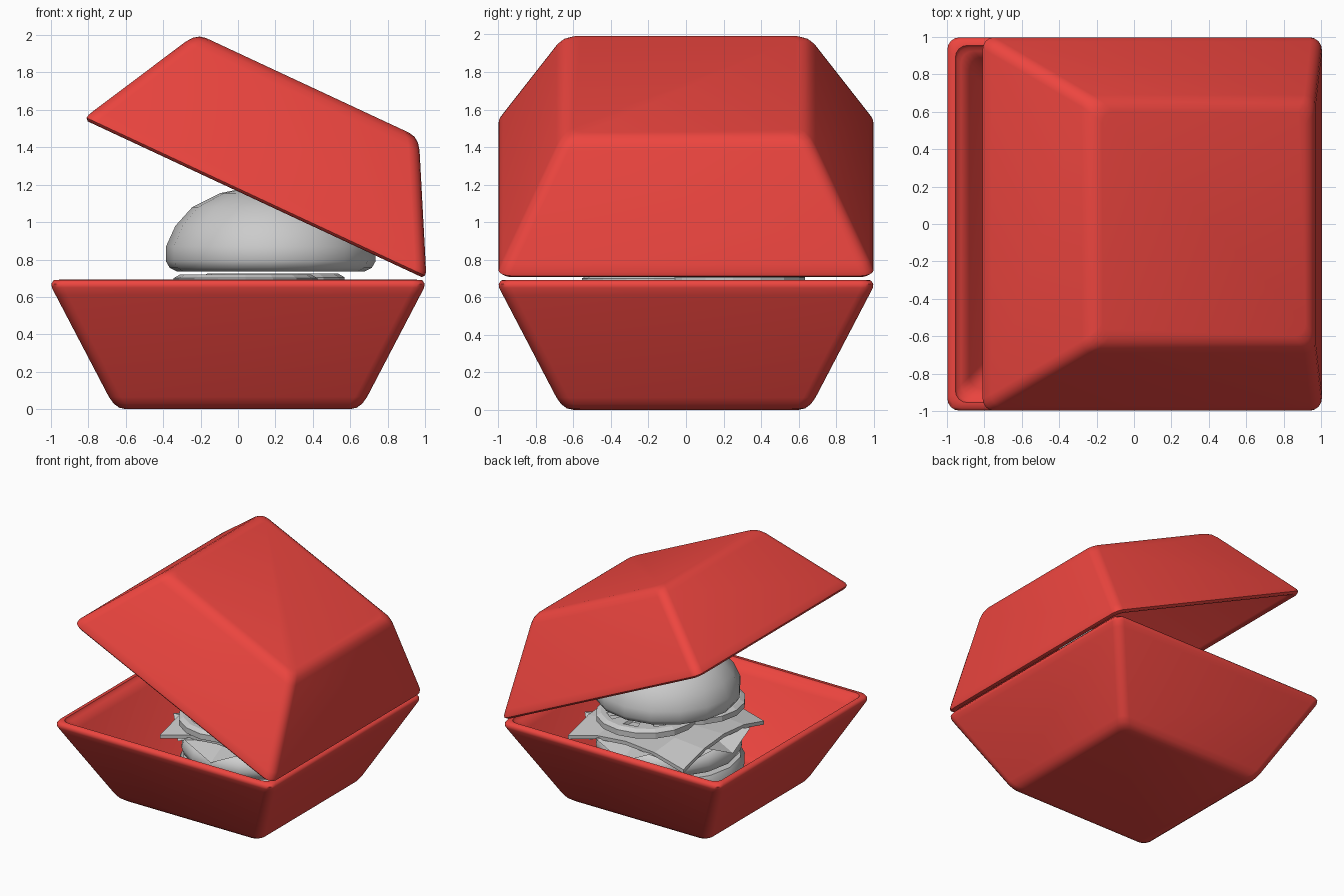
import bpy, bmesh, math

if "Cube" in bpy.data.objects:
    bpy.data.objects.remove(bpy.data.objects["Cube"])

red = bpy.data.materials.new("box_red")
red.diffuse_color = (0.85, 0.06, 0.05, 1)
red.use_nodes = True
red.node_tree.nodes["Principled BSDF"].inputs["Base Color"].default_value = red.diffuse_color


def finish(name, bm, mat=None, angle=None):
    bmesh.ops.recalc_face_normals(bm, faces=bm.faces)
    me = bpy.data.meshes.new(name)
    bm.to_mesh(me)
    bm.free()
    ob = bpy.data.objects.new(name, me)
    bpy.context.collection.objects.link(ob)
    if mat:
        me.materials.append(mat)
    if angle:
        bpy.ops.object.select_all(action='DESELECT')
        ob.select_set(True)
        bpy.context.view_layer.objects.active = ob
        bpy.ops.object.shade_smooth_by_angle(angle=math.radians(angle))
    return ob


def skin(loops):
    """Bridge a list of closed point loops and cap both ends."""
    bm = bmesh.new()
    rings = [[bm.verts.new(p) for p in loop] for loop in loops]
    n = len(rings[0])
    for a, b in zip(rings, rings[1:]):
        for i in range(n):
            j = (i + 1) % n
            bm.faces.new((a[i], a[j], b[j], b[i]))
    bm.faces.new(rings[0])
    bm.faces.new(rings[-1])
    return bm


def rounded_square(half, r, z, seg=4):
    pts = []
    for q in range(4):
        mid = math.radians(45 + 90 * q)
        cx = math.copysign(half - r, math.cos(mid))
        cy = math.copysign(half - r, math.sin(mid))
        for k in range(seg + 1):
            t = math.radians(90 * q + 90 * k / seg)
            pts.append((cx + r * math.cos(t), cy + r * math.sin(t), z))
    return pts


def circle(r, z, n, cx=0, cy=0):
    return [(cx + r * math.cos(2 * math.pi * i / n),
             cy + r * math.sin(2 * math.pi * i / n), z) for i in range(n)]


# Box halves: profile runs up the outside, over the rim and down the inside
outside = [(0.60, 0.0), (0.635, 0.008), (0.665, 0.03), (0.69, 0.065),
           (0.975, 0.61), (0.995, 0.65), (0.998, 0.67), (0.985, 0.69)]
tray_inside = [(0.955, 0.692), (0.945, 0.67), (0.925, 0.665), (0.88, 0.61), (0.63, 0.09), (0.59, 0.06)]
lid_inside = [(0.965, 0.692), (0.94, 0.66), (0.65, 0.09), (0.60, 0.05)]


def shell(name, profile):
    bm = skin([rounded_square(h, 0.065, z) for h, z in profile])
    return bm


finish("tray", shell("tray", outside + tray_inside), red, 50)

# Lid: the same shell flipped and swung open about the right edge
bm = shell("lid", outside + lid_inside)
for v in bm.verts:
    v.co.x -= 1.0
    v.co.z = 0.685 - v.co.z
    v.co.z *= 0.98
for v in bm.verts:
    v.co.z = v.co.z if v.co.z > 0 else 0
lid = finish("lid", bm, red, 50)
lid.location = (0.995, 0, 0.70)
lid.rotation_euler.y = math.radians(25)

# The flip above leaves the roof upward: local z = 0 is the opening


# Buns
def lathe(name, profile, n, cx, cy, angle=50):
    return finish(name, skin([circle(r, z, n, cx, cy) for r, z in profile]), None, angle)


lathe("top_bun", [(0.50, 0.735), (0.54, 0.755), (0.56, 0.79), (0.56, 0.87), (0.51, 0.98),
                  (0.42, 1.08), (0.27, 1.155), (0.10, 1.19)], 16, 0.175, 0)
lathe("bottom_bun", [(0.40, 0.07), (0.48, 0.10), (0.54, 0.18), (0.55, 0.26), (0.52, 0.32)], 16, 0.1, 0.03)
lathe("patty", [(0.48, 0.33), (0.54, 0.36), (0.56, 0.42), (0.54, 0.49), (0.48, 0.52)], 16, 0.12, 0.05)

# Tomato slices with sunken seed pockets
for name, cx, cy, z in (("tomato_back", 0.185, 0.25, 0.64), ("tomato_front", 0.04, -0.17, 0.635)):
    prof = [(0.34, z), (0.385, z + 0.02), (0.385, z + 0.065), (0.35, z + 0.085),
            (0.31, z + 0.085), (0.19, z + 0.085), (0.08, z + 0.085)]
    bm = skin([circle(r, zz, 16, cx, cy) for r, zz in prof])
    bm.faces.ensure_lookup_table()
    pockets = [bm.faces[4 * 16 + i] for i in range(0, 16, 2)]
    bm.normal_update()
    bmesh.ops.recalc_face_normals(bm, faces=bm.faces)
    bmesh.ops.inset_individual(bm, faces=pockets, thickness=0.015, depth=0)
    bmesh.ops.translate(bm, verts=list({v for f in pockets for v in f.verts}), vec=(0, 0, -0.025))
    finish(name, bm)

# Cheese: square sheet with drooping corners
bm = bmesh.new()
bmesh.ops.create_grid(bm, x_segments=4, y_segments=4, size=0.53)
for v in bm.verts:
    x, y = v.co.x, v.co.y
    droop = max(0, math.hypot(x, y) - 0.54) * 0.45
    v.co = (x + 0.12, y + 0.09, 0.62 - droop)
bmesh.ops.solidify(bm, geom=bm.faces[:], thickness=0.03)
finish("cheese", bm)

# Lettuce: frilled leaf under the cheese
bm = bmesh.new()
centre = bm.verts.new((0.12, 0.07, 0.55))
inner, outer = [], []
for i in range(16):
    t = 2 * math.pi * i / 16
    up = 1 if i % 2 else -1
    for ring, r, z in ((inner, 0.45, 0.55), (outer, 0.62 + 0.02 * up, 0.53 + 0.06 * up)):
        ring.append(bm.verts.new((0.12 + r * math.cos(t), 0.07 + r * math.sin(t), z)))
for i in range(16):
    j = (i + 1) % 16
    bm.faces.new((centre, inner[i], inner[j]))
    bm.faces.new((inner[i], outer[i], outer[j], inner[j]))
bmesh.ops.solidify(bm, geom=bm.faces[:], thickness=0.02)
finish("lettuce", bm)
